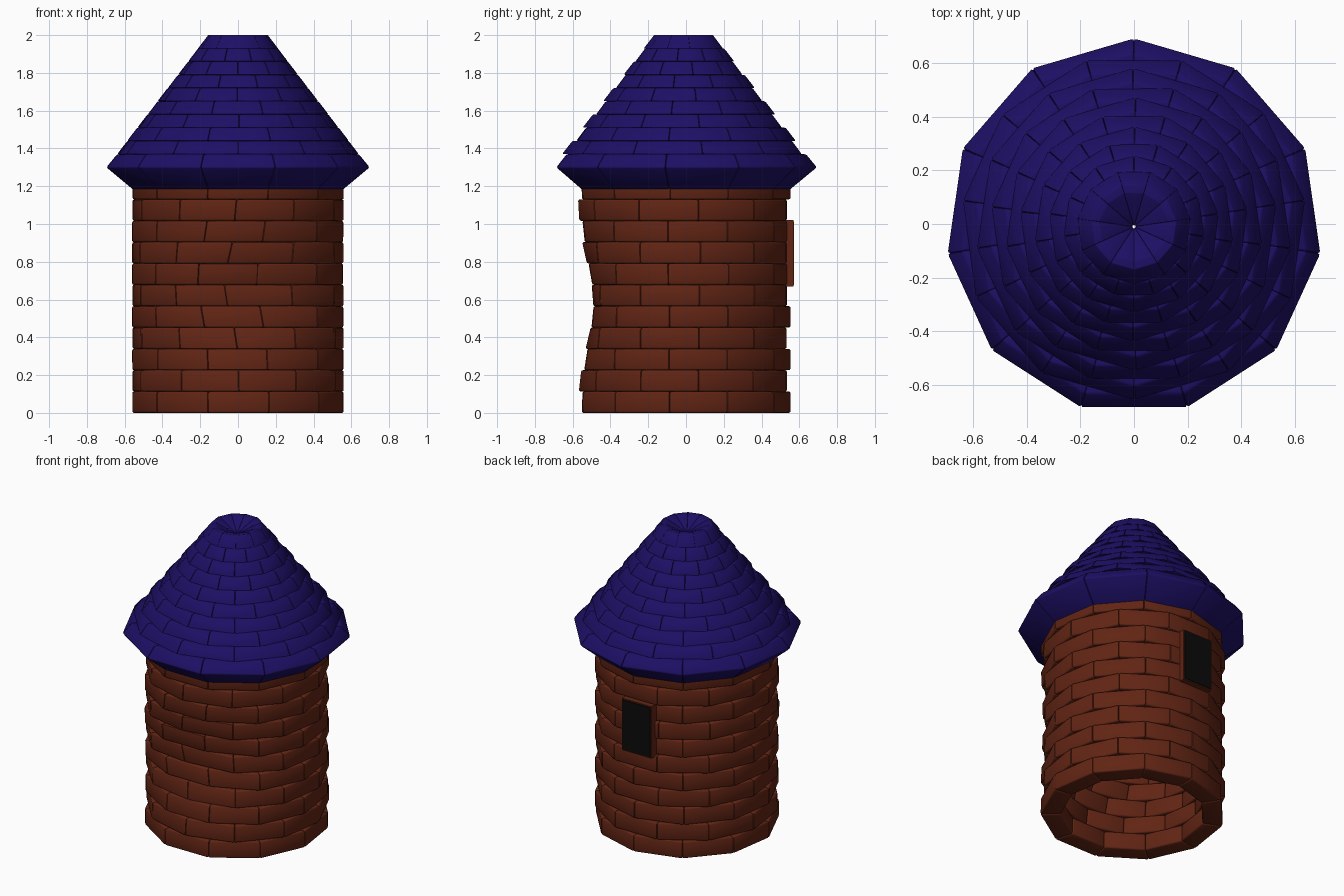
import bpy, bmesh, math, random
from mathutils import Vector

if "Cube" in bpy.data.objects:
    bpy.data.objects.remove(bpy.data.objects["Cube"])

random.seed(4)
SIDES = 11
CY = -0.01  # ring centre in y, so the 11-sided rings are centred overall


def material(name, color):
    m = bpy.data.materials.new(name)
    m.diffuse_color = (*color, 1)
    m.use_nodes = True
    m.node_tree.nodes["Principled BSDF"].inputs["Base Color"].default_value = m.diffuse_color
    return m


brown = material("brick_brown", (0.12, 0.018, 0.007))
blue = material("tile_blue", (0.012, 0.005, 0.13))
black = material("window_black", (0.003, 0.003, 0.003))


def finish(bm, name, mat):
    bmesh.ops.recalc_face_normals(bm, faces=bm.faces)
    mesh = bpy.data.meshes.new(name)
    bm.to_mesh(mesh)
    bm.free()
    mesh.materials.append(mat)
    ob = bpy.data.objects.new(name, mesh)
    bpy.context.collection.objects.link(ob)
    bpy.context.view_layer.objects.active = ob
    ob.select_set(True)
    bpy.ops.object.shade_smooth_by_angle(angle=math.radians(50))
    ob.select_set(False)
    return ob


def dent(p):
    """Worn hollow in the front of the wall, dragging the joints sideways."""
    if p.y > 0:
        return p
    front = math.exp(-(p.x / 0.3) ** 2)
    p.y += 0.085 * front * math.exp(-((p.z - 0.58) / 0.29) ** 2)
    p.x -= 0.07 * front * math.exp(-((p.z - 0.7) / 0.25) ** 2)
    return p


def ring(bm, profile, odd, bevel=0.009, jitter=0.0, warp=None):
    """Ring of 11 bricks; the (radius, z) profile is one brick's cross-section."""
    step = 2 * math.pi / SIDES
    angles = [math.pi / 2 + (i + 0.5 * odd) * step + random.uniform(-jitter, jitter)
              for i in range(SIDES)]
    for i in range(SIDES):
        ends = []
        for a in (angles[i], angles[(i + 1) % SIDES]):
            pts = [Vector((r * math.cos(a), CY + r * math.sin(a), z)) for r, z in profile]
            ends.append([bm.verts.new(warp(p) if warp else p) for p in pts])
        a, b = ends
        n = len(profile)
        faces = [bm.faces.new(a), bm.faces.new(b[::-1])]
        for k in range(n):
            j = (k + 1) % n
            faces.append(bm.faces.new((a[k], b[k], b[j], a[j])))
        edges = list({e for f in faces for e in f.edges})
        bmesh.ops.bevel(bm, geom=edges, offset=bevel, segments=2, profile=0.5,
                        affect='EDGES', clamp_overlap=True)


# Brick wall: 11 staggered courses
bm = bmesh.new()
H = 0.113
for c in range(11):
    z0, z1 = c * H, (c + 1) * H
    ring(bm, [(0.566, z0), (0.566, z1), (0.44, z1), (0.44, z0)], c % 2,
         jitter=0.012, warp=dent)
finish(bm, "brick_wall", brown)

# Roof: flared eaves course, then tapering staggered courses
bm = bmesh.new()


def roof_r(z):
    return 0.702 - (z - 1.3) * 0.775


ring(bm, [(0.56, 1.18), (0.705, 1.3), (roof_r(1.37), 1.37), (0.5, 1.37), (0.44, 1.2)], 0)
for c in range(1, 9):
    z0 = 1.3 + 0.07 * c
    z1 = z0 + 0.07
    r0, r1 = roof_r(z0), roof_r(z1)
    ring(bm, [(r0, z0), (r1, z1), (r1 - 0.13, z1), (r0 - 0.13, z0)], c % 2,
         bevel=0.007, jitter=0.012)
finish(bm, "roof_tiles", blue)

# Roof cap: top course closing in to a shallow funnel
bm = bmesh.new()
ring(bm, [(roof_r(1.93), 1.93), (roof_r(2.0), 2.0), (0.13, 2.0), (0.006, 1.94), (0.006, 1.9)], 1,
     bevel=0.005)
finish(bm, "roof_cap", blue)


# Window on the back
def box(name, lo, hi, mat):
    bm = bmesh.new()
    bmesh.ops.create_cube(bm, size=1)
    for v in bm.verts:
        v.co = Vector([(l + h) / 2 + c * (h - l) for l, h, c in zip(lo, hi, v.co)])
    return finish(bm, name, mat)


box("window_frame", (-0.14, 0.46, 0.67), (0.08, 0.568, 1.02), brown)
box("window_pane", (-0.133, 0.5, 0.677), (0.073, 0.573, 1.013), black)
